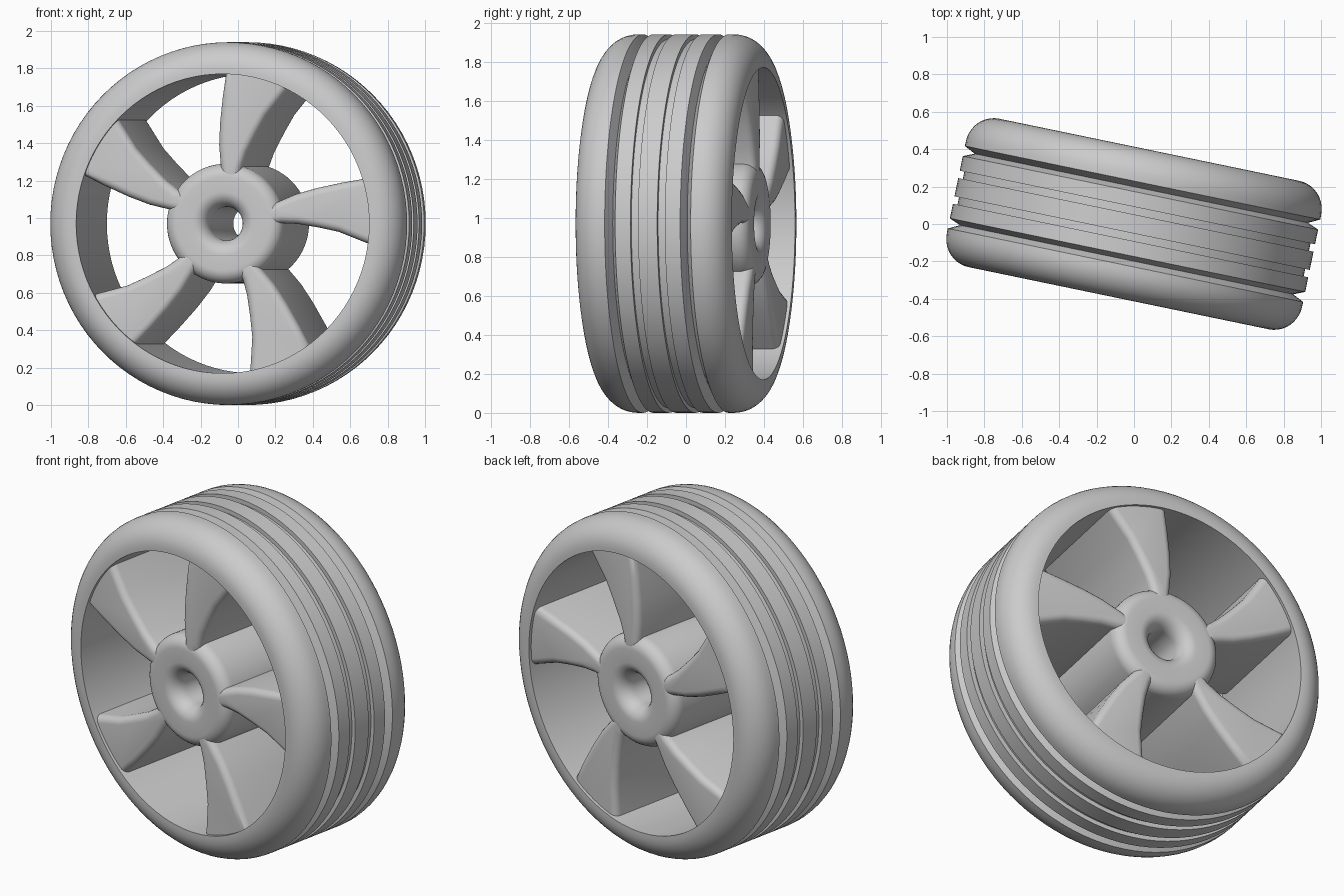
import bpy, bmesh, math
from mathutils import Matrix, Vector

cube = bpy.data.objects.get("Cube")
if cube:
    bpy.data.objects.remove(cube)

RADIUS, HALF_WIDTH = 0.97, 0.405
PLACE = Matrix.Translation((0, 0, RADIUS)) @ Matrix.Rotation(math.radians(-11.7), 4, 'Z')

grey = bpy.data.materials.new("grey")
grey.use_nodes = True
grey.diffuse_color = (0.6, 0.6, 0.6, 1)
grey.node_tree.nodes["Principled BSDF"].inputs["Base Color"].default_value = (0.6, 0.6, 0.6, 1)


def finish(name, bm, angle=30):
    bmesh.ops.recalc_face_normals(bm, faces=bm.faces)
    mesh = bpy.data.meshes.new(name)
    bm.to_mesh(mesh)
    bm.free()
    mesh.materials.append(grey)
    obj = bpy.data.objects.new(name, mesh)
    obj.matrix_world = PLACE
    bpy.context.collection.objects.link(obj)
    bpy.ops.object.select_all(action='DESELECT')
    obj.select_set(True)
    bpy.context.view_layer.objects.active = obj
    bpy.ops.object.shade_smooth_by_angle(angle=math.radians(angle))
    return obj


def arc(cr, cv, rr, rv, start, end, steps=8):
    """Elliptical arc of (radius, axial) points."""
    angles = [math.radians(start + (end - start) * i / steps) for i in range(steps + 1)]
    return [(cr + rr * math.cos(a), cv + rv * math.sin(a)) for a in angles]


def lathe(name, half, steps=96):
    """Revolve a profile half, mirrored front to back, around the axle."""
    profile = half + [(r, -v) for r, v in reversed(half)]
    bm = bmesh.new()
    verts = [bm.verts.new((r, v, 0)) for r, v in profile]
    edges = [bm.edges.new((a, b)) for a, b in zip(verts, verts[1:] + verts[:1])]
    bmesh.ops.spin(bm, geom=verts + edges, cent=(0, 0, 0), axis=(0, 1, 0),
                   angle=math.tau, steps=steps, use_merge=True)
    bmesh.ops.remove_doubles(bm, verts=bm.verts, dist=1e-4)
    return finish(name, bm)


# Tyre ring: rounded shoulders, deep V grooves and shallow square grooves
tyre = [(0.80, HALF_WIDTH)] + arc(0.82, 0.25, 0.15, 0.155, 90, 0, 10)
tyre += [(RADIUS, 0.225), (0.91, 0.195), (RADIUS, 0.17),
         (RADIUS, 0.09), (0.945, 0.09), (0.945, 0.05), (RADIUS, 0.05)]
lathe("tyre_and_rim", tyre)

# Hub: pierced by an axle hole with flared mouths
hub = arc(0.17, 0.30, 0.08, 0.09, 180, 90) + arc(0.25, 0.32, 0.07, 0.07, 90, 0)
lathe("hub", hub, 64)

# Spokes: swept, flaring blades with softened front and back edges
left = [(-0.012, 0.20), (-0.02, 0.30), (-0.03, 0.42), (-0.025, 0.54), (-0.01, 0.68), (0.018, 0.87)]
right = [(0.395, 0.775), (0.35, 0.72), (0.235, 0.58), (0.18, 0.485), (0.125, 0.38), (0.095, 0.30), (0.075, 0.20)]


def spoke(name, turn):
    depth = 0.388
    bm = bmesh.new()
    face = bm.faces.new([bm.verts.new((u, -depth, z)) for u, z in left + right])
    grown = bmesh.ops.extrude_face_region(bm, geom=[face], use_keep_orig=True)
    moved = [g for g in grown["geom"] if isinstance(g, bmesh.types.BMVert)]
    bmesh.ops.translate(bm, verts=moved, vec=Vector((0, 2 * depth, 0)))
    caps = [e for e in bm.edges if abs(e.verts[0].co.y - e.verts[1].co.y) < 1e-4]
    bmesh.ops.bevel(bm, geom=caps, offset=0.04, segments=5, profile=0.5, affect='EDGES')
    bmesh.ops.rotate(bm, verts=bm.verts, cent=(0, 0, 0), matrix=Matrix.Rotation(turn, 3, 'Y'))
    return finish(name, bm, 40)


for i in range(5):
    spoke(f"spoke_{i + 1}", math.tau * i / 5)
